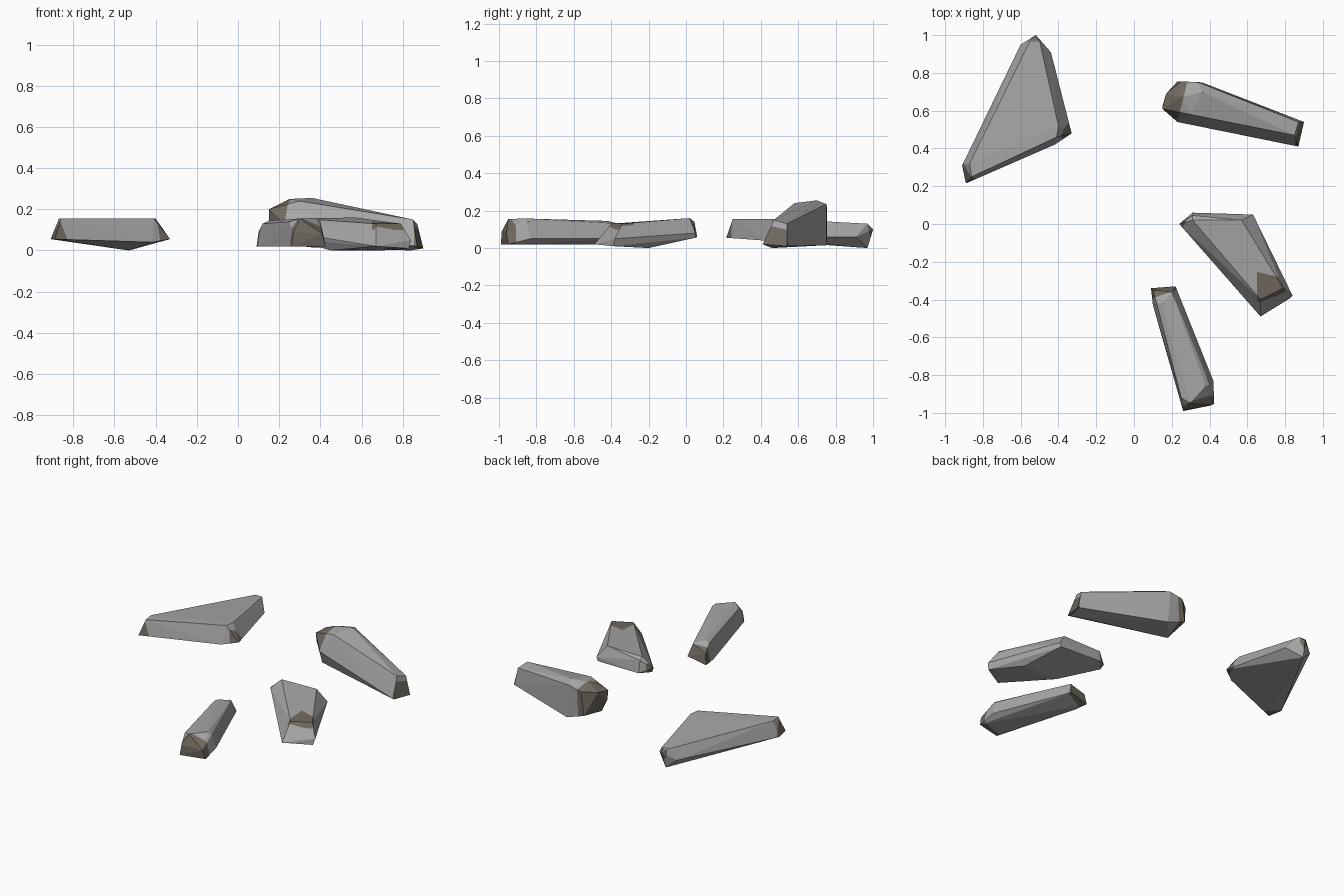
import bpy, bmesh
from mathutils import Vector


def material(name, rgb):
    m = bpy.data.materials.new(name)
    m.diffuse_color = (*rgb, 1)
    return m


STONE = material("grey stone", (0.38, 0.38, 0.38))
DIRT = material("brown dirt", (0.16, 0.14, 0.115))


def shard(name, points, stains):
    """Convex chipped stone; each stain is a set of half-spaces (point, inward direction)."""
    bm = bmesh.new()
    for p in points:
        bm.verts.new(p)
    bmesh.ops.convex_hull(bm, input=bm.verts[:])
    bmesh.ops.delete(bm, geom=[v for v in bm.verts if not v.link_faces], context='VERTS')
    bmesh.ops.recalc_face_normals(bm, faces=bm.faces[:])
    for planes in stains:
        for p, n in planes:
            bmesh.ops.bisect_plane(bm, geom=bm.verts[:] + bm.edges[:] + bm.faces[:],
                                   plane_co=p, plane_no=n, dist=1e-5)
    for f in bm.faces:
        c = f.calc_center_median()
        f.material_index = int(any(all((c - Vector(p)).dot(Vector(n)) > 0 for p, n in s)
                                   for s in stains))
    me = bpy.data.meshes.new(name)
    bm.to_mesh(me)
    bm.free()
    me.materials.append(STONE)
    me.materials.append(DIRT)
    ob = bpy.data.objects.new(name, me)
    bpy.context.collection.objects.link(ob)
    return ob


# Wide triangular slab, dirt on its three tips
shard("wide_shard", [
    (-.86, .25, .155), (-.87, .32, .155), (-.55, .97, .13), (-.50, .97, .13),
    (-.40, .52, .155), (-.41, .46, .155),
    (-.91, .31, .055), (-.89, .215, .055), (-.42, .42, .04), (-.33, .48, .055),
    (-.44, .91, .06), (-.52, 1.0, .10), (-.60, .95, .06), (-.53, .97, .0)],
    [[((-.83, .24, .06), (-.75, -.60, -.25))],
     [((-.53, .985, .06), (.1, 1, .15))],
     [((-.385, .46, .1), (.9, -.35, .2))]])

# Tall tapered block, dirt on the blunt end and the narrow end
shard("tall_shard", [
    (.34, .75, .235), (.25, .755, .215), (.25, .67, .25), (.30, .58, .24), (.36, .70, .255),
    (.87, .54, .13), (.85, .47, .15),
    (.15, .61, .20), (.17, .69, .21), (.15, .62, .14), (.23, .54, .12), (.22, .58, .03),
    (.23, .755, .06), (.36, .75, .015), (.90, .54, .01), (.87, .41, .02), (.84, .46, .0)],
    [[((.25, .64, .15), (-1, .25, .05))],
     [((.865, .48, .08), (1, -.25, .1))]])

# Middle slab, dirt patch on its upper front
shard("middle_shard", [
    (.31, .02, .155), (.31, .045, .14), (.57, .02, .16), (.67, -.40, .13), (.79, -.34, .13),
    (.63, .05, .08), (.84, -.38, .05), (.24, 0, .09), (.26, -.01, .055), (.31, .06, .06),
    (.62, .05, .055), (.67, -.49, .02), (.83, -.39, .01), (.45, -.2, .0), (.70, -.2, .0)],
    [[((0, 0, .10), (0, 0, 1)), ((.65, -.3, 0), (1, 0, 0)), ((.70, -.265, 0), (-.25, -1, 0)),
      ((.79, -.33, 0), (-1, -.5, 0)), ((.73, -.39, 0), (-.35, 1, 0))],
     [((.265, 0, .08), (-1, .4, .1))]])

# Narrow bar, dirt on both ends
shard("narrow_shard", [
    (.20, -.36, .13), (.15, -.42, .145), (.12, -.42, .13), (.38, -.86, .158), (.30, -.95, .155),
    (.40, -.85, .14), (.25, -.92, .14), (.10, -.35, .09), (.09, -.34, .02), (.22, -.33, .05),
    (.42, -.83, .05), (.425, -.95, .02), (.26, -.99, .02), (.41, -.96, .08), (.27, -.985, .09),
    (.10, -.43, .02)],
    [[((.33, -.935, .1), (.35, -1, .1))],
     [((.15, -.375, .1), (-.35, 1, 0))]])
